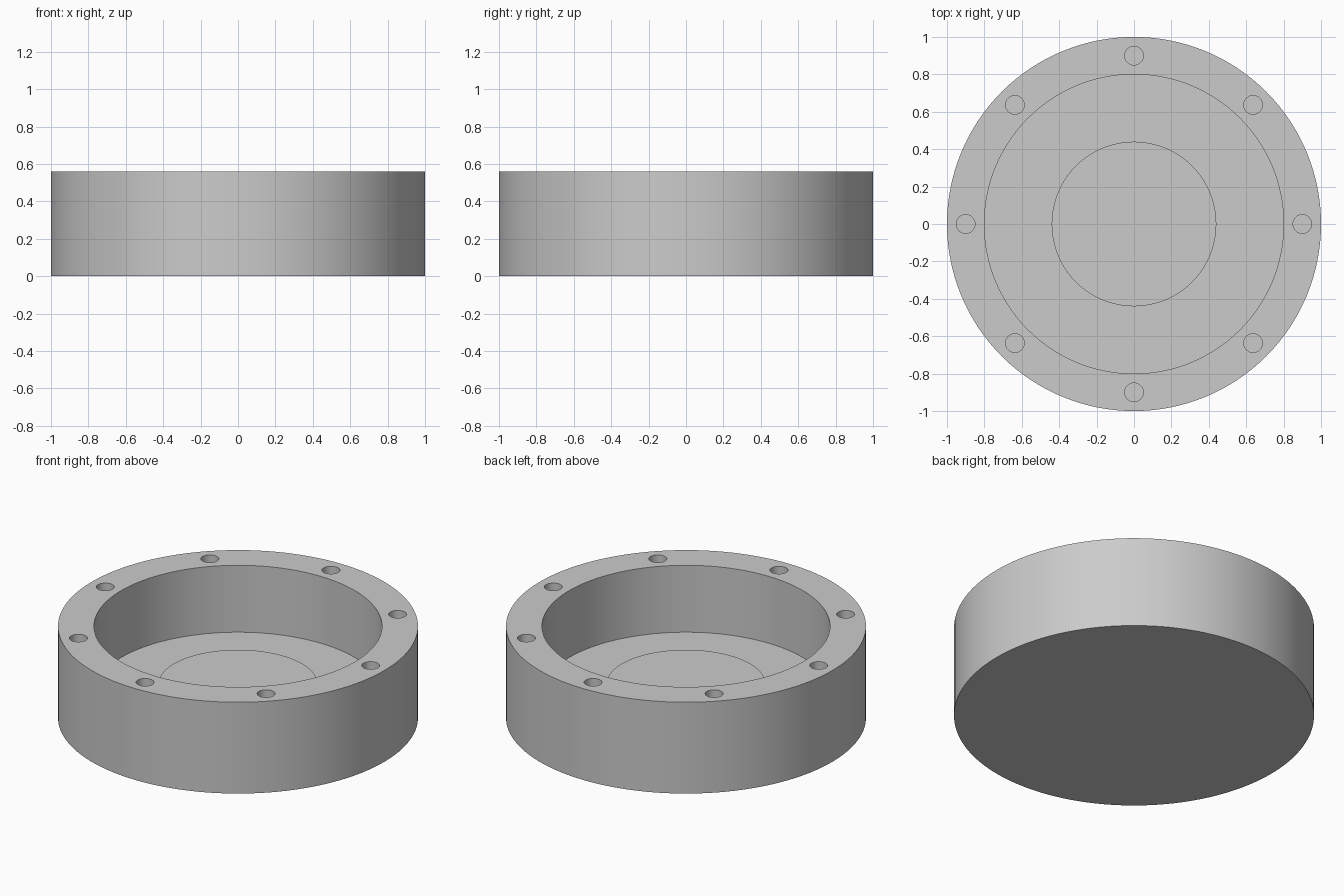
import bpy, bmesh, math

if "Cube" in bpy.data.objects:
    bpy.data.objects.remove(bpy.data.objects["Cube"])

SEGMENTS = 128
HOLE_COUNT = 8

grey = bpy.data.materials.new("plain grey")
grey.diffuse_color = (0.6, 0.6, 0.6, 1)
grey.use_nodes = True
grey.node_tree.nodes["Principled BSDF"].inputs["Base Color"].default_value = grey.diffuse_color


def add_object(name, bm):
    bmesh.ops.recalc_face_normals(bm, faces=bm.faces)
    mesh = bpy.data.meshes.new(name)
    bm.to_mesh(mesh)
    bm.free()
    mesh.materials.append(grey)
    obj = bpy.data.objects.new(name, mesh)
    bpy.context.collection.objects.link(obj)
    return obj


def lathe(name, profile):
    """Turn an (r, z) profile, starting and ending on the axis, around z."""
    bm = bmesh.new()
    verts = [bm.verts.new((r, 0, z)) for r, z in profile]
    edges = [bm.edges.new(pair) for pair in zip(verts, verts[1:])]
    bmesh.ops.spin(bm, geom=verts + edges, cent=(0, 0, 0), axis=(0, 0, 1),
                   angle=math.tau, steps=SEGMENTS)
    bmesh.ops.remove_doubles(bm, verts=bm.verts, dist=1e-4)
    return add_object(name, bm)


# Round housing: solid base, deep pocket and a low raised disc in its floor
housing = lathe("flanged_housing", [
    (0, 0), (1, 0), (1, 0.56), (0.8, 0.56), (0.8, 0.15),
    (0.44, 0.15), (0.44, 0.21), (0, 0.21)])

# Ring of blind bolt holes in the rim
bm = bmesh.new()
for i in range(HOLE_COUNT):
    a = math.tau * i / HOLE_COUNT
    made = bmesh.ops.create_cone(bm, cap_ends=True, segments=32,
                                 radius1=0.05, radius2=0.05, depth=0.5)
    bmesh.ops.translate(bm, verts=made["verts"],
                        vec=(0.9 * math.cos(a), 0.9 * math.sin(a), 0.56))
cutter = add_object("bolt_hole_cutter", bm)
cutter.hide_render = True

cut = housing.modifiers.new("bolt holes", 'BOOLEAN')
cut.operation = 'DIFFERENCE'
cut.solver = 'EXACT'
cut.object = cutter

# Apply the cut, then smooth the round walls and keep the rims sharp
bpy.context.view_layer.objects.active = housing
housing.select_set(True)
bpy.ops.object.modifier_apply(modifier=cut.name)
bpy.data.objects.remove(cutter)
bpy.ops.object.shade_smooth_by_angle(angle=math.radians(30))
